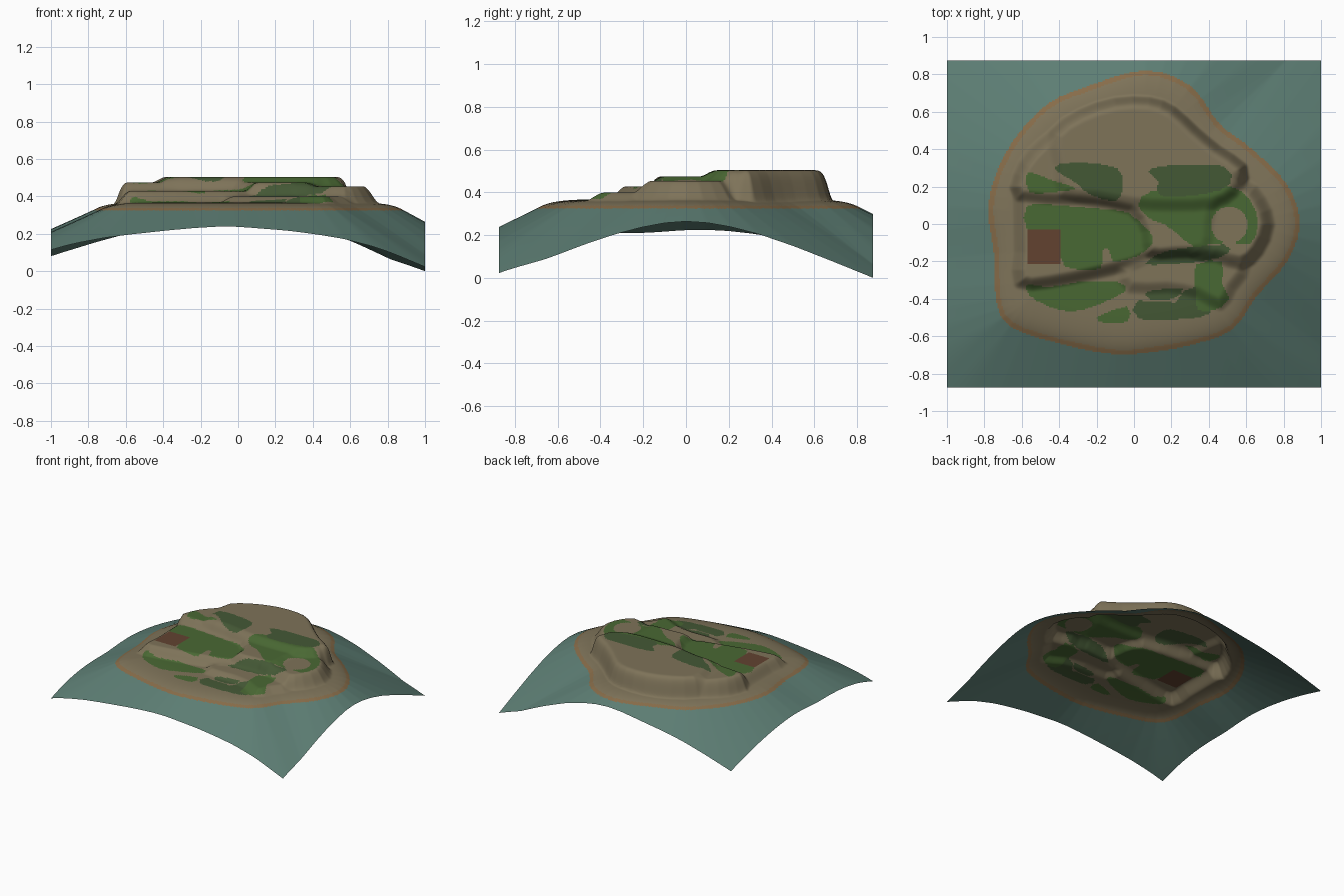
import bpy, math

if "Cube" in bpy.data.objects:
    bpy.data.objects.remove(bpy.data.objects["Cube"])

NX, NY = 260, 228          # grid resolution
HX, HY = 1.0, 0.875        # half sizes


def smooth_loop(pts, n=3):
    """Closed Catmull-Rom curve through the points."""
    out, m = [], len(pts)
    for i in range(m):
        a, b, c, d = (pts[(i + k - 1) % m] for k in range(4))
        for j in range(n):
            t = j / n
            out.append(tuple(0.5 * (2 * b[k] + (c[k] - a[k]) * t
                       + (2 * a[k] - 5 * b[k] + 4 * c[k] - d[k]) * t * t
                       + (3 * b[k] - a[k] - 3 * c[k] + d[k]) * t ** 3) for k in (0, 1)))
    return out


class Region:
    """Closed outline with inside test and signed distance (positive inside)."""
    def __init__(self, pts, n=3):
        p = smooth_loop(pts, n) if n > 1 else pts
        self.segs = [(a[0], a[1], b[0] - a[0], b[1] - a[1],
                      (b[0] - a[0]) ** 2 + (b[1] - a[1]) ** 2 + 1e-12)
                     for a, b in zip(p, p[1:] + p[:1])]
        xs, ys = [q[0] for q in p], [q[1] for q in p]
        self.box = min(xs), max(xs), min(ys), max(ys)

    def near(self, x, y, m=0.0):
        b = self.box
        return b[0] - m < x < b[1] + m and b[2] - m < y < b[3] + m

    def inside(self, x, y):
        if not self.near(x, y):
            return False
        r = False
        for ax, ay, dx, dy, _ in self.segs:
            if (ay > y) != (ay + dy > y) and x < ax + dx * (y - ay) / dy:
                r = not r
        return r

    def dist(self, x, y):
        best = 9.0
        for ax, ay, dx, dy, l in self.segs:
            px, py = x - ax, y - ay
            t = (px * dx + py * dy) / l
            if t > 0:
                if t > 1:
                    t = 1
                px -= t * dx
                py -= t * dy
            q = px * px + py * py
            if q < best:
                best = q
        d = math.sqrt(best)
        return d if self.inside(x, y) else -d


# shoreline of the island
shore = Region([(0.06, .815), (.30, .73), (.45, .53), (.62, .40), (.81, .21), (.88, 0),
                (.81, -.20), (.65, -.38), (.52, -.56), (.30, -.64), (.10, -.675), (-.10, -.69),
                (-.40, -.63), (-.66, -.54), (-.73, -.40), (-.74, -.16), (-.77, .08),
                (-.72, .29), (-.61, .48), (-.45, .64), (-.24, .73)])

# shared northern cliff line
north = [(.57, .30), (.44, .39), (.32, .49), (.20, .60), (.08, .645), (-.10, .64),
         (-.28, .58), (-.42, .48)]

# terraces: (height, ramp width, outline), low to high
terraces = [
    (.40, .08, Region([(-.02, -.34), (.18, -.34), (.34, -.37), (.46, -.43), (.52, -.34),
                       (.60, -.20), (.40, -.12), (.10, -.16), (-.06, -.24)], 2)),
    (.43, .085, Region([(-.61, -.31), (-.45, -.31), (-.20, -.26), (0, -.21), (.10, -.17),
                        (.30, -.17), (.45, -.14), (.50, .1), (.57, .20)] + north
                       + [(-.54, .38), (-.61, .26), (-.615, .1), (-.61, -.15)], 2)),
    (.455, .09, Region([(.32, -.15), (.44, -.17), (.57, -.21), (.66, -.14), (.715, 0), (.67, .13),
                        (.58, .21), (.40, .18), (.34, .0)], 2)),
    (.475, .075, Region([(-.61, .15), (-.30, .13), (-.02, .08), (.06, -.04), (.08, -.15),
                         (.22, -.15), (.38, -.13), (.40, 0), (.44, .14), (.56, .20)] + north
                        + [(-.54, .37), (-.61, .26)], 2)),
    (.505, .085, Region([(-.38, .17), (-.2, .145), (0, .11), (.2, .10), (.42, .11), (.53, .17),
                         (.55, .24)] + north + [(-.41, .32)], 2)),
]


def height(x, y):
    d = shore.dist(x, y)
    if d < 0:
        return .33 + d * (.495 + .045 * x)
    z = .33 + .04 * (1 - math.exp(-d / .07))
    for h, w, reg in terraces:
        if h > z and reg.near(x, y, w):
            t = max(0, min(1, reg.dist(x, y) / w + .5))
            z += (h - z) * t * t * (3 - 2 * t)
    return z


# materials
def mat(name, *rgb):
    m = bpy.data.materials.new(name)
    m.diffuse_color = [(c / 255 / 12.92 if c < 11 else ((c / 255 + .055) / 1.055) ** 2.4)
                       for c in rgb] + [1]
    m.use_nodes = True
    m.node_tree.nodes["Principled BSDF"].inputs["Base Color"].default_value = m.diffuse_color
    return m


mats = [mat("water", 93, 126, 116), mat("shore", 135, 108, 73), mat("sand", 126, 115, 89),
        mat("grass", 73, 104, 51), mat("dark_grass", 68, 88, 53), mat("red_brown", 98, 66, 48)]
WATER, SHORE, SAND, GRASS, DARK, BROWN = range(6)

# painted ground patches, first match wins
patches = []


def patch(colour, *pts, n=2):
    patches.append((colour, Region(list(pts), n)))


# square plot and round clearing
patch(BROWN, (-.57, -.03), (-.395, -.03), (-.395, -.215), (-.57, -.215), n=1)
patch(SAND, *[(.51 + .098 * math.cos(a * math.pi / 8), -.005 + .098 * math.sin(a * math.pi / 8))
              for a in range(16)])
# west meadow
patch(GRASS, (-.57, .10), (-.40, .10), (-.18, .08), (-.03, .06), (.08, -.04), (.10, -.10),
      (.02, -.17), (-.11, -.20), (-.13, -.14), (-.17, -.14), (-.18, -.24), (-.37, -.23),
      (-.40, -.10), (-.44, -.03), (-.57, -.03))
# north-west patches
patch(GRASS, (-.57, .28), (-.46, .24), (-.31, .19), (-.44, .17), (-.56, .17))
patch(DARK, (-.43, .30), (-.31, .33), (-.09, .30), (-.06, .20), (-.10, .12), (-.24, .16), (-.31, .22))
# north-east patches
patch(DARK, (.08, .28), (.16, .31), (.48, .31), (.51, .21), (.37, .16), (.14, .15), (.13, .23))
patch(GRASS, (.02, .10), (.10, .18), (.28, .16), (.51, .20), (.62, .13), (.665, 0), (.62, -.11),
      (.53, -.10), (.40, -.11), (.32, -.12), (.24, -.06), (.16, 0), (.10, .02))
# south-east patches
patch(DARK, (.07, -.20), (.19, -.14), (.48, -.11), (.50, -.16), (.36, -.20), (.10, -.22))
patch(GRASS, (.33, -.22), (.47, -.20), (.47, -.32), (.51, -.40), (.43, -.46), (.34, -.46), (.33, -.36))
patch(DARK, (.02, -.41), (.22, -.42), (.26, -.36), (.38, -.34), (.42, -.44), (.35, -.50), (.03, -.51))
patch(DARK, (.07, -.36), (.26, -.345), (.21, -.40), (.09, -.405))
# south-west patches
patch(GRASS, (-.57, -.32), (-.46, -.34), (-.30, -.31), (-.09, -.31), (-.05, -.36), (-.19, -.43),
      (-.34, -.47), (-.48, -.43), (-.56, -.38))
patch(GRASS, (-.20, -.50), (-.04, -.44), (-.03, -.52), (-.15, -.53))

# terrain sheet
verts = []
for j in range(NY + 1):
    for i in range(NX + 1):
        x, y = HX * (2 * i / NX - 1), HY * (2 * j / NY - 1)
        verts.append((x, y, height(x, y)))
low = min(v[2] for v in verts)
verts = [(x, y, z - low) for x, y, z in verts]
W = NX + 1
faces = [(j * W + i, j * W + i + 1, (j + 1) * W + i + 1, (j + 1) * W + i)
         for j in range(NY) for i in range(NX)]
mesh = bpy.data.meshes.new("island_terrain")
mesh.from_pydata(verts, [], faces)
for m in mats:
    mesh.materials.append(m)

# colour by height, then by patch outline
for f in mesh.polygons:
    x, y, z = f.center
    z += low
    f.use_smooth = True
    if z < .326:
        f.material_index = WATER
    elif z < .339:
        f.material_index = SHORE
    else:
        f.material_index = next((c for c, r in patches if r.inside(x, y)), SAND)

terrain = bpy.data.objects.new("island_terrain", mesh)
bpy.context.collection.objects.link(terrain)
